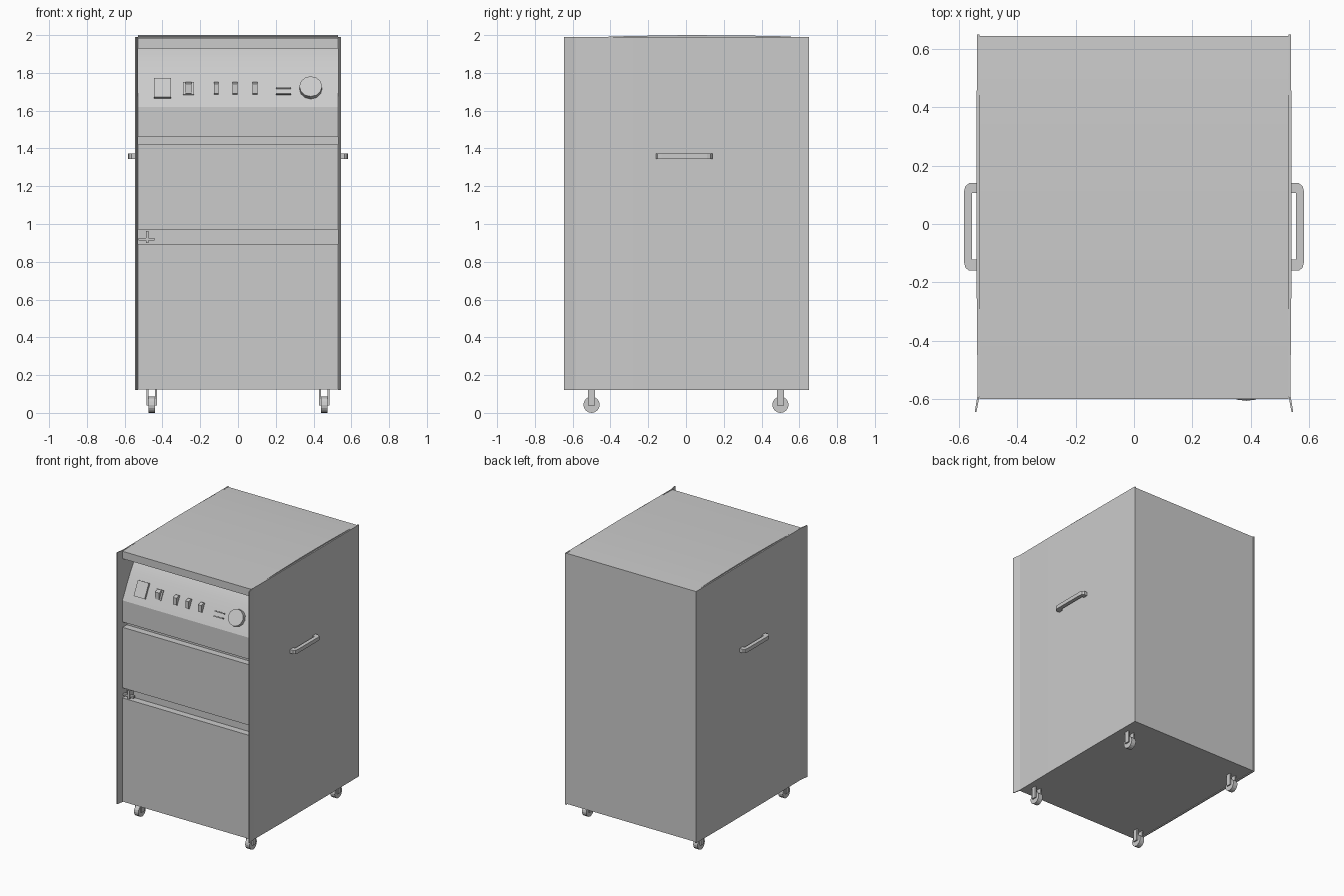
import bpy, bmesh, math
from mathutils import Matrix, Vector

old = bpy.data.objects.get("Cube")
if old:
    bpy.data.objects.remove(old, do_unlink=True)

grey = bpy.data.materials.new("light_grey")
grey.use_nodes = True
COLOUR = (0.6, 0.6, 0.6, 1)
grey.diffuse_color = COLOUR
grey.node_tree.nodes["Principled BSDF"].inputs["Base Color"].default_value = COLOUR


def finish(name, bm, smooth=None):
    bmesh.ops.recalc_face_normals(bm, faces=bm.faces)
    mesh = bpy.data.meshes.new(name)
    bm.to_mesh(mesh)
    bm.free()
    mesh.materials.append(grey)
    ob = bpy.data.objects.new(name, mesh)
    bpy.context.collection.objects.link(ob)
    if smooth:
        bpy.ops.object.select_all(action='DESELECT')
        ob.select_set(True)
        bpy.context.view_layer.objects.active = ob
        bpy.ops.object.shade_smooth_by_angle(angle=math.radians(smooth))
    return ob


def prism(name, pts, axis, a, b, matrix=None, smooth=None):
    """Extrude a 2D outline along x (pts are y,z) or z (pts are x,y)."""
    bm = bmesh.new()
    place = (lambda p: (a, p[0], p[1])) if axis == 'x' else (lambda p: (p[0], p[1], a))
    face = bm.faces.new([bm.verts.new(place(p)) for p in pts])
    ext = bmesh.ops.extrude_face_region(bm, geom=[face])
    move = Vector((b - a, 0, 0)) if axis == 'x' else Vector((0, 0, b - a))
    bmesh.ops.translate(bm, vec=move, verts=[v for v in ext["geom"] if isinstance(v, bmesh.types.BMVert)])
    if matrix:
        bm.transform(matrix)
    return finish(name, bm, smooth)


def box(name, centre, size, matrix=None):
    bm = bmesh.new()
    bmesh.ops.create_cube(bm, size=1)
    bm.transform(Matrix.Translation(centre) @ Matrix.Diagonal((*size, 1)))
    if matrix:
        bm.transform(matrix)
    return finish(name, bm)


def cylinder(name, radius, depth, sides, matrix):
    bm = bmesh.new()
    bmesh.ops.create_cone(bm, cap_ends=True, segments=sides, radius1=radius, radius2=radius, depth=depth)
    bm.transform(matrix)
    return finish(name, bm)


# Cabinet body: side profile with drawer grooves, sloped control face and crowned top
FRONT, GROOVE, BACK = -0.6, -0.55, 0.645
profile = [(FRONT, 0.125),
           (FRONT, 0.895), (GROOVE, 0.895), (GROOVE, 0.97), (FRONT, 0.97),
           (FRONT, 1.42), (GROOVE, 1.42), (GROOVE, 1.46), (FRONT, 1.46),
           (FRONT, 1.62), (-0.55, 1.72), (-0.505, 1.8), (-0.465, 1.86), (-0.43, 1.9),
           (-0.4, 1.93), (FRONT, 1.93), (FRONT, 1.985),
           (-0.3, 1.995), (0, 2.0), (0.3, 1.998), (0.5, 1.994), (BACK, 1.987), (BACK, 0.125)]
prism("cabinet_body", profile, 'x', -0.53, 0.53, smooth=25)

for s, side in ((1, "left"), (-1, "right")):
    # Side panels with flared front edge
    outline = [(0.529, 0.65), (0.529, -0.585), (0.54, -0.645), (0.546, -0.645),
               (0.536, -0.585), (0.539, -0.28), (0.54, 0.28), (0.538, 0.65)]
    prism(side + "_side_panel", [(s * x, y) for x, y in outline], 'z', 0.12, 1.99)

    # Grab handles with chamfered corners
    grip = [(0.535, 0.14), (0.565, 0.14), (0.578, 0.13), (0.583, 0.11),
            (0.583, -0.13), (0.578, -0.15), (0.565, -0.16), (0.535, -0.16),
            (0.535, -0.122), (0.555, -0.122), (0.555, 0.106), (0.535, 0.106)]
    prism(side + "_handle", [(s * x, y) for x, y in grip], 'z', 1.345, 1.373)

    # Casters: wheel between two prongs
    for y, end in ((-0.5, "front"), (0.5, "back")):
        name = f"{end}_{side}_caster"
        x = s * 0.457
        turn = Matrix.Translation((x, y, 0.043)) @ Matrix.Rotation(math.pi / 2, 4, 'Y')
        cylinder(name + "_wheel", 0.043, 0.036, 16, turn)
        for t in (-1, 1):
            box(name + "_prong", (x + t * 0.023, y, 0.083), (0.01, 0.036, 0.09))

# Controls, built flat on a local frame: x across, y up the slope, z out of the face
slope = Matrix.Translation((0, -0.552, 1.715)) @ Matrix.Rotation(math.radians(63), 4, 'X')

box("display_plate", (-0.4, 0, 0), (0.09, 0.112, 0.03), slope)
box("selector_frame", (-0.262, 0, 0), (0.056, 0.075, 0.016), slope)


def rocker(name, x, width):
    """Wedge switch that rises toward its lower end."""
    wedge = [(-0.034, -0.005), (-0.034, 0.012), (0.012, 0.035), (0.034, 0.012), (0.034, -0.005)]
    prism(name, wedge, 'x', x - width / 2, x + width / 2, slope)


rocker("selector_switch", -0.262, 0.034)
for x in (-0.115, -0.015, 0.09):
    rocker("rocker_switch", x, 0.026)

for y in (-0.032, 0.002):
    box("indicator_bar", (0.24, y, 0), (0.08, 0.008, 0.02), slope)

cylinder("dial", 0.06, 0.05, 12, slope @ Matrix.Translation((0.385, 0, 0.005)))

# Drawer latch
box("latch_bar", (-0.485, -0.585, 0.919), (0.085, 0.02, 0.014))
box("latch_plate", (-0.48, -0.575, 0.932), (0.014, 0.05, 0.064))
